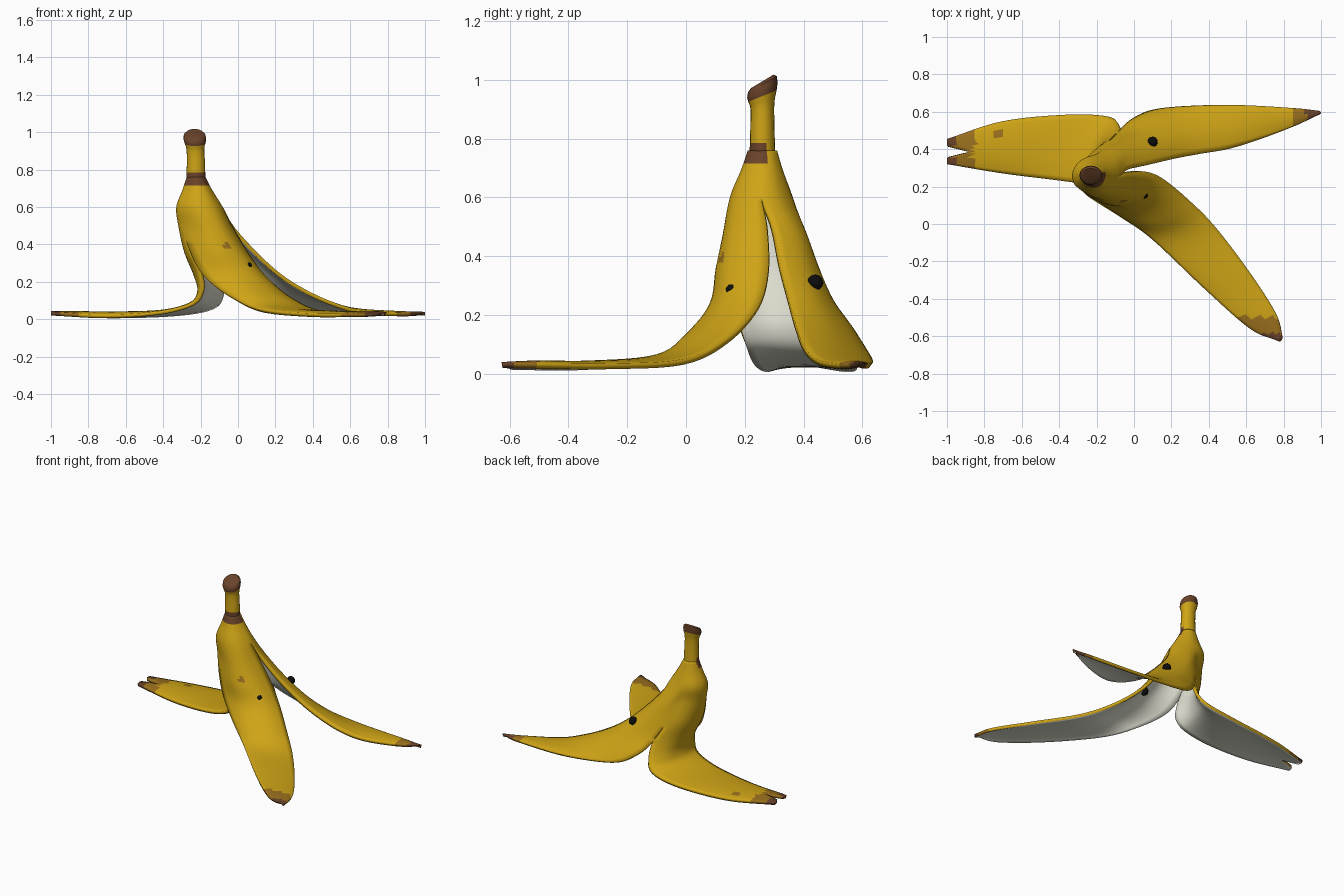
import bpy, bmesh, math
from mathutils import Vector as V

if "Cube" in bpy.data.objects:
    bpy.data.objects.remove(bpy.data.objects["Cube"])


def material(name, rgb):
    m = bpy.data.materials.new(name)
    m.diffuse_color = (*rgb, 1)
    m.use_nodes = True
    m.node_tree.nodes["Principled BSDF"].inputs["Base Color"].default_value = m.diffuse_color
    return m


YELLOW = material("peel yellow", (0.62, 0.37, 0.008))
TAN = material("bruise tan", (0.32, 0.16, 0.012))
BROWN = material("dry brown", (0.14, 0.055, 0.022))
WHITE = material("inner white", (0.72, 0.72, 0.62))
BLACK = material("spot black", (0.004, 0.004, 0.004))


def finish(bm, name, mats):
    me = bpy.data.meshes.new(name)
    bm.to_mesh(me)
    bm.free()
    for m in mats:
        me.materials.append(m)
    ob = bpy.data.objects.new(name, me)
    bpy.context.collection.objects.link(ob)
    bpy.ops.object.select_all(action='DESELECT')
    bpy.context.view_layer.objects.active = ob
    ob.select_set(True)
    bpy.ops.object.shade_smooth_by_angle(angle=math.radians(40))
    return ob


def smooth_path(pts, k):
    """Catmull-Rom curve through the points, k steps per segment."""
    pts = [V(p) for p in pts]
    ext = [2 * pts[0] - pts[1]] + pts + [2 * pts[-1] - pts[-2]]
    out = []
    for i in range(len(pts) - 1):
        a, b, c, d = ext[i:i + 4]
        for s in range(k):
            t = s / k
            out.append(0.5 * (2 * b + (c - a) * t + (2 * a - 5 * b + 4 * c - d) * t * t
                              + (3 * b - a - 3 * c + d) * t ** 3))
    return out + [pts[-1]]


# shared shoulder rings: z, centre x, centre y, radius x, radius y
SHOULDER = [(0.76, -0.224, 0.26, 0.050, 0.050),
            (0.69, -0.217, 0.258, 0.080, 0.073),
            (0.60, -0.205, 0.256, 0.124, 0.108)]


def shoulder(deg):
    a = math.radians(deg)
    return [(cx + rx * math.cos(a), cy + ry * math.sin(a), z) for z, cx, cy, rx, ry in SHOULDER]


K, NU = 6, 14


def flap(bm, angles, rows, notch=False):
    """Strip of peel from two edge curves and a raised middle curve."""
    a, m, b = (smooth_path(shoulder(angles[j]) + [r[j] for r in rows], K) for j in range(3))
    n = len(a)
    grid = []
    for i in range(n):
        line = []
        for j in range(NU + 1):
            u = 2 * j / NU - 1
            p = a[i].lerp(b[i], (u + 1) / 2) + (m[i] - (a[i] + b[i]) / 2) * (1 - abs(u) ** 2.4)
            if notch and i > n - 1 - K:
                p.x = -0.7 + (p.x + 0.7) * (1 - 0.4 * max(0, 1 - 2.2 * abs(u)))
            line.append(bm.verts.new(p))
        grid.append(line)
    for i in range(n - 1):
        for j in range(NU):
            bm.faces.new((grid[i][j], grid[i + 1][j], grid[i + 1][j + 1], grid[i][j + 1]))


# peel: three flaps joined at the shoulder; each row is edge, middle, edge
bm = bmesh.new()
flap(bm, (205, 285, 360), [
    ((-.30, .20, .50), (-.11, .13, .47), (-.03, .275, .50)),
    ((-.255, .155, .36), (-.04, .115, .36), (.06, .28, .35)),
    ((-.19, .11, .24), (.05, .10, .24), (.15, .245, .23)),
    ((-.07, .035, .14), (.15, .02, .14), (.28, .14, .12)),
    ((.10, -.085, .06), (.27, -.09, .065), (.43, -.01, .05)),
    ((.38, -.35, .032), (.52, -.33, .045), (.62, -.26, .035)),
    ((.62, -.56, .032), (.70, -.51, .045), (.76, -.48, .035)),
    ((.77, -.625, .033), (.785, -.625, .04), (.795, -.605, .033))])
flap(bm, (105, 155, 205), [
    ((-.20, .375, .50), (-.305, .30, .50), (-.30, .20, .50)),
    ((-.15, .43, .36), (-.275, .31, .36), (-.255, .165, .36)),
    ((-.09, .49, .24), (-.225, .34, .24), (-.205, .18, .24)),
    ((-.085, .535, .14), (-.20, .38, .15), (-.20, .185, .15)),
    ((-.14, .575, .07), (-.24, .40, .085), (-.25, .21, .09)),
    ((-.35, .585, .035), (-.40, .41, .05), (-.42, .235, .045)),
    ((-.70, .55, .025), (-.70, .405, .042), (-.70, .27, .025)),
    ((-1, .455, .04), (-1, .385, .045), (-1, .32, .04))], notch=True)
flap(bm, (0, 52, 105), [
    ((-.025, .295, .50), (-.085, .40, .48), (-.20, .375, .50)),
    ((.09, .32, .37), (0, .435, .37), (-.15, .43, .36)),
    ((.22, .35, .25), (.11, .475, .26), (-.09, .49, .24)),
    ((.35, .375, .165), (.21, .525, .17), (0, .57, .14)),
    ((.50, .40, .095), (.38, .55, .10), (.15, .62, .075)),
    ((.65, .445, .05), (.60, .56, .06), (.50, .637, .04)),
    ((.85, .52, .035), (.85, .575, .045), (.85, .62, .035)),
    ((.99, .585, .033), (1, .595, .04), (.99, .605, .033))])
bmesh.ops.remove_doubles(bm, verts=bm.verts, dist=0.002)

# bruised tips, neck patch and small blemishes
blemishes = [V((-.74, .48, .04)), V((-.06, .125, .40))]
for f in bm.faces:
    c = f.calc_center_median()
    if c.y < -.585 or c.x < -.96 or c.x > .92 or (c.z > .72 and c.y < .275):
        f.material_index = 2
    elif c.y < -.50 or c.x < -.86 or c.x > .86 or any((c - s).length < .022 for s in blemishes):
        f.material_index = 1
peel = finish(bm, "peel", [YELLOW, TAN, BROWN, WHITE, WHITE, WHITE])
mod = peel.modifiers.new("thickness", 'SOLIDIFY')
mod.thickness = 0.02
mod.offset = -1
mod.material_offset = 3

# stem: lofted rings with a slanted, dried top
bm = bmesh.new()
RINGS = [(.745, .052, 0), (.785, .050, 0), (.85, .048, 0), (.90, .047, .1), (.925, .050, .3),
         (.945, .057, .4), (.965, .061, .5), (.985, .058, .55), (.995, .045, .6)]
N = 20
loops = []
for z, r, tilt in RINGS:
    y0 = .26 - .0 * z
    loops.append([bm.verts.new((-.225 - .05 * max(0, z - .85) + r * math.cos(t),
                                y0 + .85 * r * math.sin(t), z + tilt * .85 * r * math.sin(t)))
                  for t in (2 * math.pi * i / N for i in range(N))])
for k, (lo, hi) in enumerate(zip(loops, loops[1:])):
    for i in range(N):
        j = (i + 1) % N
        f = bm.faces.new((lo[i], lo[j], hi[j], hi[i]))
        front = f.calc_center_median().y < .275
        f.material_index = 1 if k >= 5 or (k == 0 and front) else 0
bm.faces.new(loops[-1]).material_index = 1
finish(bm, "stem", [YELLOW, BROWN])

# black spots on the two right-hand flaps
for name, pos in (("front_spot", (.05, .16, .28)), ("back_spot", (.10, .44, .31))):
    bm = bmesh.new()
    bmesh.ops.create_icosphere(bm, subdivisions=2, radius=.028)
    bmesh.ops.translate(bm, verts=bm.verts, vec=pos)
    finish(bm, name, [BLACK])
